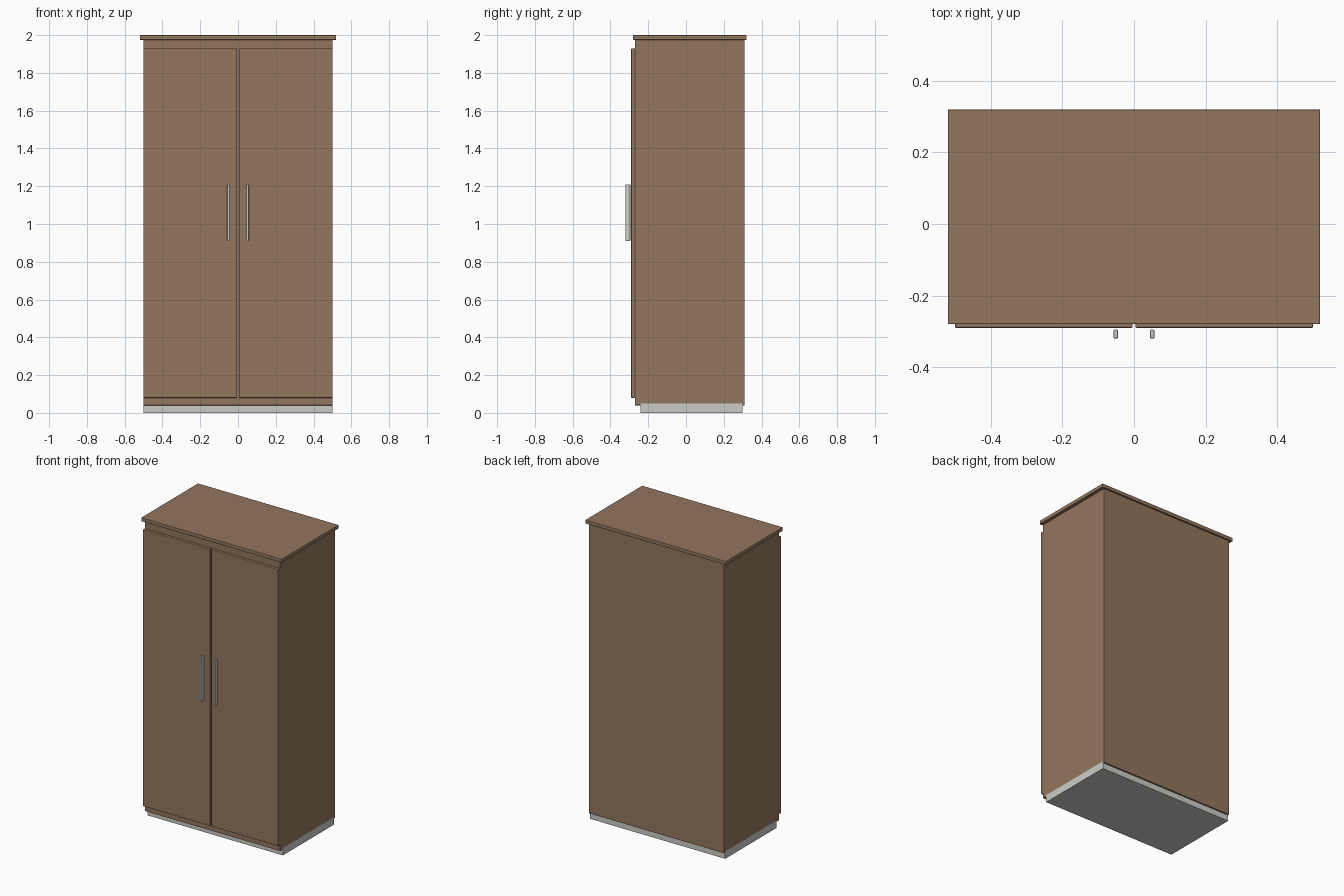
import bpy
import bmesh
from mathutils import Vector

old = bpy.data.objects.get("Cube")
if old:
    bpy.data.objects.remove(old, do_unlink=True)


def material(name, rgb):
    mat = bpy.data.materials.new(name)
    mat.use_nodes = True
    mat.diffuse_color = (*rgb, 1)
    mat.node_tree.nodes["Principled BSDF"].inputs["Base Color"].default_value = (*rgb, 1)
    return mat


def box(name, low, high, mat, bevel=0.0, segments=2):
    """Box between two corners, with optionally rounded edges."""
    low, high = Vector(low), Vector(high)
    size = high - low
    bm = bmesh.new()
    bmesh.ops.create_cube(bm, size=1)
    bmesh.ops.scale(bm, vec=size, verts=bm.verts)
    mesh = bpy.data.meshes.new(name)
    bm.to_mesh(mesh)
    bm.free()
    obj = bpy.data.objects.new(name, mesh)
    obj.location = (low + high) / 2
    bpy.context.collection.objects.link(obj)
    mesh.materials.append(mat)
    if bevel:
        mod = obj.modifiers.new("Rounded edges", 'BEVEL')
        mod.width = bevel
        mod.segments = segments
    return obj


wood = material("brown wood", (0.29, 0.18, 0.11))
metal = material("light grey metal", (0.6, 0.6, 0.57))

# Carcass: recessed plinth, cabinet body and overhanging top
box("plinth", (-0.5002, -0.24, 0), (0.5002, 0.30, 0.05), metal)
box("cabinet_body", (-0.5, -0.27, 0.04), (0.5, 0.31, 1.975), wood, 0.002)
box("top_panel", (-0.52, -0.28, 1.975), (0.52, 0.32, 2.0), wood, 0.003)

# Mirrored doors and upright pulls
for side, s in (("left", 1), ("right", -1)):
    inner, outer = sorted((s * 0.004, s * 0.5))
    box(side + "_door", (inner, -0.29, 0.08), (outer, -0.27, 1.93), wood, 0.003)
    x = s * 0.051
    box(side + "_handle", (x - 0.006, -0.32, 0.91), (x + 0.006, -0.295, 1.21), metal, 0.003)
